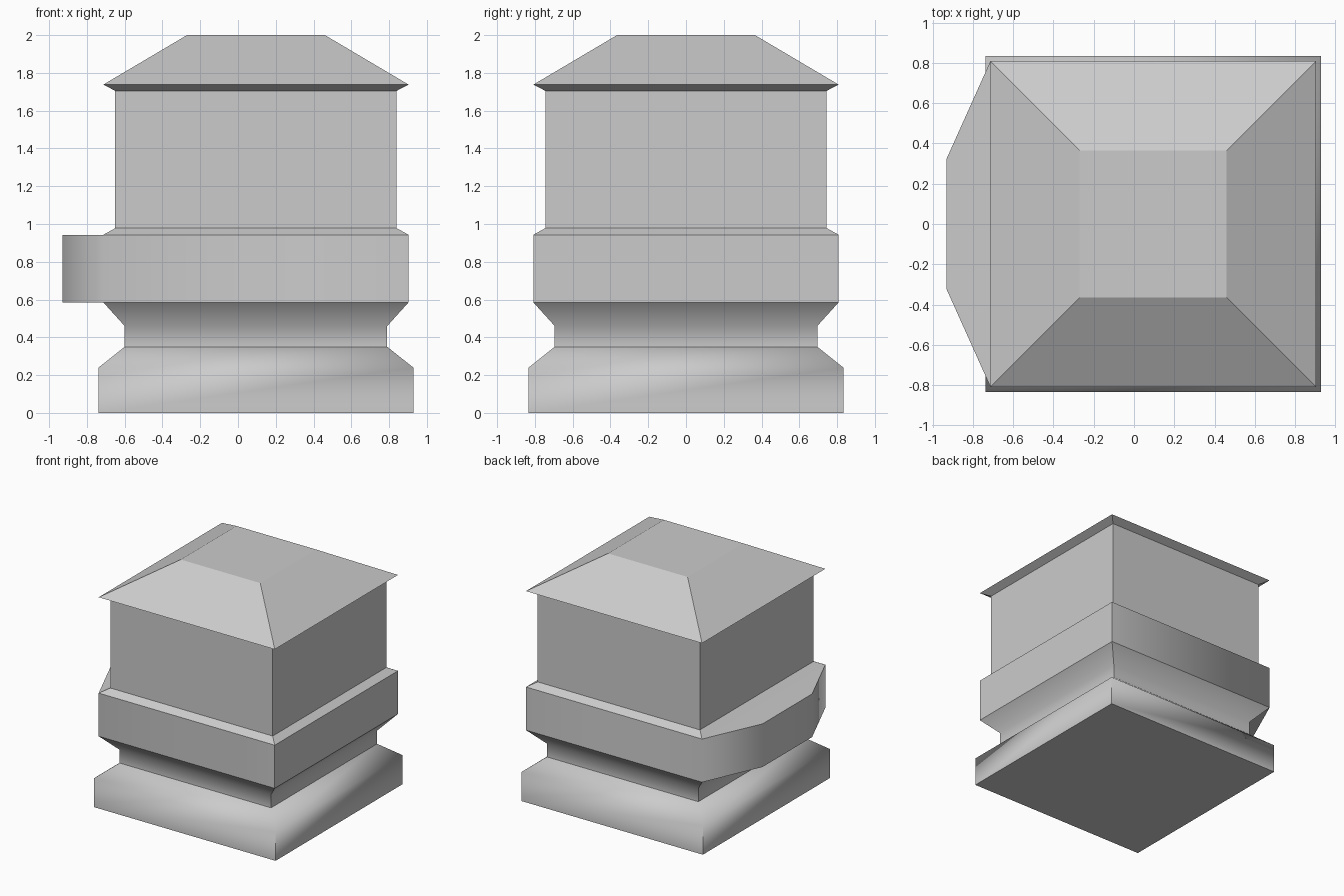
import bpy, bmesh, math

cube = bpy.data.objects.get("Cube")
if cube:
    bpy.data.objects.remove(cube, do_unlink=True)

CX = 0.095  # the square shaft is offset because of the bay on one side

stone = bpy.data.materials.new("grey stone")
stone.use_nodes = True
colour = (0.6, 0.6, 0.6, 1)
stone.diffuse_color = colour
stone.node_tree.nodes["Principled BSDF"].inputs["Base Color"].default_value = colour


def square(half):
    return [(CX + sx * half, sy * half)
            for sx, sy in ((-1, -1), (1, -1), (1, 1), (-1, 1))]


def loft(name, sections, smooth_angle=0, bottom=False, top=False, caps=None):
    """Join stacked outlines (z, points); caps picks the corners of end faces."""
    bm = bmesh.new()
    rings = [[bm.verts.new((x, y, z)) for x, y in pts] for z, pts in sections]
    n = len(rings[0])
    for low, high in zip(rings, rings[1:]):
        for i in range(n):
            j = (i + 1) % n
            bm.faces.new((low[i], low[j], high[j], high[i]))
    chosen = caps or range(n)
    if bottom:
        bm.faces.new([rings[0][i] for i in reversed(chosen)])
    if top:
        bm.faces.new([rings[-1][i] for i in chosen])
    mesh = bpy.data.meshes.new(name)
    bm.to_mesh(mesh)
    bm.free()
    mesh.materials.append(stone)
    obj = bpy.data.objects.new(name, mesh)
    bpy.context.collection.objects.link(obj)
    if smooth_angle:
        bpy.ops.object.select_all(action='DESELECT')
        obj.select_set(True)
        bpy.context.view_layer.objects.active = obj
        bpy.ops.object.shade_smooth_by_angle(angle=math.radians(smooth_angle))
    return obj


def stack(name, profile, **options):
    return loft(name, [(z, square(half)) for z, half in profile], **options)


# Plinth with softened shoulder, and the coved neck above it
stack("plinth", [(0, 0.833), (0.24, 0.833), (0.35, 0.695)],
      smooth_angle=60, bottom=True)
stack("neck", [(0.35, 0.695), (0.46, 0.695), (0.585, 0.808)], smooth_angle=60)

# Wide band with a three-sided bay projecting on the right
outline = square(0.808) + [(-0.93, 0.325), (-0.93, -0.325)]
loft("band_with_bay", [(0.585, outline), (0.943, outline)],
     smooth_angle=70, bottom=True, top=True, caps=[0, 3, 4, 5])

# Sloping ledge, plain shaft and hipped flat-topped roof
stack("ledge", [(0.943, 0.808), (0.978, 0.745)])
stack("shaft", [(0.978, 0.745), (1.705, 0.745)])
stack("roof", [(1.705, 0.745), (1.738, 0.808), (2.0, 0.365)], top=True)
